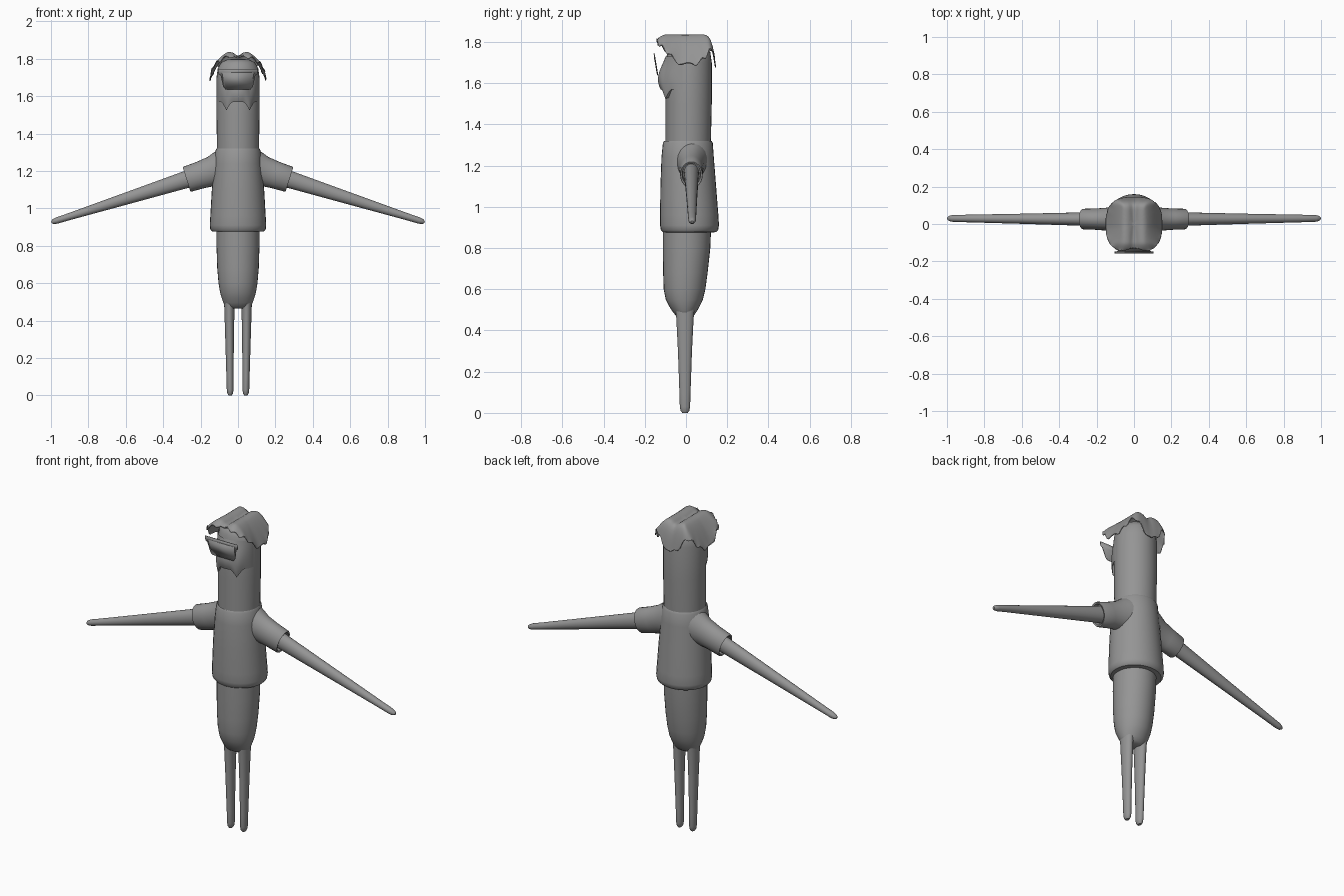
import bpy, bmesh, math
from mathutils import Vector

if "Cube" in bpy.data.objects:
    bpy.data.objects.remove(bpy.data.objects["Cube"], do_unlink=True)

grey = bpy.data.materials.new("plain grey")
grey.use_nodes = True
COLOUR = (0.3, 0.3, 0.3, 1)
grey.diffuse_color = COLOUR
grey.node_tree.nodes["Principled BSDF"].inputs["Base Color"].default_value = COLOUR

X, Y = Vector((1, 0, 0)), Vector((0, 1, 0))


def finish(name, bm, thickness=0, angle=40):
    bmesh.ops.recalc_face_normals(bm, faces=bm.faces)
    mesh = bpy.data.meshes.new(name)
    bm.to_mesh(mesh)
    bm.free()
    obj = bpy.data.objects.new(name, mesh)
    bpy.context.collection.objects.link(obj)
    mesh.materials.append(grey)
    if thickness:
        mod = obj.modifiers.new("thickness", 'SOLIDIFY')
        mod.thickness = thickness
        mod.offset = 0
    bpy.ops.object.select_all(action='DESELECT')
    obj.select_set(True)
    bpy.context.view_layer.objects.active = obj
    bpy.ops.object.shade_smooth_by_angle(angle=math.radians(angle))
    return obj


def bridge(bm, rows, closed=True):
    for a, b in zip(rows, rows[1:]):
        n = len(a)
        for i in range(n if closed else n - 1):
            j = (i + 1) % n
            bm.faces.new((a[i], a[j], b[j], b[i]))


def loft(name, rings, u=X, v=Y, sides=32):
    """Join elliptical rings given as (centre, u radius, v radius)."""
    bm = bmesh.new()
    rows = []
    for centre, ru, rv in rings:
        angles = [math.tau * i / sides for i in range(sides)]
        rows.append([bm.verts.new(Vector(centre) + u * ru * math.cos(a) + v * rv * math.sin(a))
                     for a in angles])
    bridge(bm, rows)
    bm.faces.new(rows[0])
    bm.faces.new(rows[-1])
    return finish(name, bm)


def upright(profile):
    """Turn (z, half width, front y, back y) rows into rings."""
    return [((0, (f + b) / 2, z), rx, (b - f) / 2) for z, rx, f, b in profile]


# Head and neck column
loft("head_and_neck", upright([
    (1.28, .112, -.1, .12), (1.5, .115, -.1, .125), (1.7, .115, -.1, .125),
    (1.75, .108, -.09, .118), (1.78, .09, -.075, .1), (1.795, .06, -.05, .07),
    (1.8, .02, -.01, .03)]))

# Shirt with rounded hem
loft("shirt", upright([
    (1.305, .1, -.09, .11), (1.32, .114, -.106, .124), (1.31, .12, -.112, .13),
    (1.24, .128, -.119, .135), (1.1, .14, -.124, .146), (.96, .148, -.126, .157),
    (.91, .151, -.126, .16), (.888, .148, -.122, .156), (.877, .138, -.113, .145),
    (.875, .11, -.1, .12)]))

# Trousers tapering toward the legs
loft("trousers", upright([
    (.9, .115, -.112, .122), (.8, .115, -.112, .118), (.68, .111, -.111, .105),
    (.6, .104, -.108, .094), (.55, .096, -.098, .082), (.52, .087, -.083, .068),
    (.495, .078, -.068, .054), (.475, .068, -.052, .04), (.465, .05, -.035, .025)]))

for side, word in ((1, "left"), (-1, "right")):
    # Leg
    leg = [(.54, .046, .03, .05), (.46, .046, .027, .042), (.3, .045, .023, .034),
           (.1, .043, .019, .027), (.03, .042, .018, .025), (.01, .042, .015, .021),
           (0, .042, .009, .013)]
    loft(word + "_leg", [((side * x, -.005, z), rx, ry) for z, x, rx, ry in leg], sides=20)

    # Sleeve and arm share a sloping axis
    across = Vector((side * .302, 0, .953))

    def limb(x, ru, rv):
        return ((side * x, .025 + .005 * x, 1.242 - .317 * x), ru, rv)

    loft(word + "_sleeve", [limb(.05, .11, .085), limb(.105, .092, .072), limb(.14, .08, .062),
                            limb(.2, .073, .057), limb(.27, .07, .055), limb(.275, .067, .053),
                            limb(.272, .058, .045), limb(.25, .055, .042)], u=across, sides=24)
    loft(word + "_arm", [limb(.2, .05, .038), limb(.3, .045, .035), limb(.6, .032, .027),
                         limb(.9, .019, .02), limb(.97, .017, .018), limb(.988, .013, .014),
                         limb(.997, .006, .007)], u=across, sides=20)

# Beard: bulging face patch with a pointed lower edge
bm = bmesh.new()
rows = []
COLS = 44
for row in range(11):
    t = row / 9
    line = []
    for i in range(COLS + 1):
        deg = -75 + 150 * i / COLS
        a = math.radians(deg)
        spike = max(0, 1 - abs(abs(deg) - 31) / 16)
        bottom = 1.568 - .045 * spike ** 1.3
        if row < 10:
            z = 1.73 + (bottom - 1.73) * t
            bulge = .037 * math.sin(math.pi * min(t, 1) ** 1.2 * .78) - .002
        else:
            z, bulge = bottom + .008, -.012
        push = bulge * max(0, math.cos(a * 1.2)) + .001
        line.append(bm.verts.new(((.115 + push * .3) * math.sin(a),
                                  .0125 - (.1125 + push) * math.cos(a), z)))
    rows.append(line)
bridge(bm, rows, closed=False)
finish("beard", bm)

# Glasses: one thin tilted visor with a raised lens edge


def visor(name, half, offset, thick):
    outline = half + [(-x, z) for x, z in reversed(half)]
    bm = bmesh.new()
    bm.faces.new([bm.verts.new((x, -.155 + (1.745 - z) * .17 + offset, z)) for x, z in outline])
    finish(name, bm, thick, 20)


visor("glasses_frame", [(.104, 1.745), (.104, 1.718), (.093, 1.712), (.079, 1.65), (.068, 1.637)], 0, .005)
visor("glasses_lens", [(.086, 1.728), (.073, 1.655), (.064, 1.646)], -.001, .006)

# Hair: parted cap sheet draping over the sides and back


def hair_height(x, y):
    sideways = .145 * max(0, (abs(x) - .05) / .1) ** 1.5
    sideways *= 1 - .45 * min(1, max(0, -y - .02) / .12)
    back = .14 * max(0, (y - .07) / .072) ** 4
    lip = .03 * max(0, (-y - .1) / .05) ** 1.5
    parting = .02 * math.exp(-(x / .022) ** 2)
    return 1.834 - min(.16, math.hypot(sideways, back)) - lip - parting


bm = bmesh.new()
rows = []
N, STEPS = 96, 16
for k in range(1, STEPS + 1):
    s = k / STEPS
    h = math.sin(s * math.pi / 2)
    line = []
    for i in range(N):
        a = math.tau * i / N
        c, d = math.cos(a), math.sin(a)
        x = h * .15 * math.copysign(abs(c) ** .72, c)
        y = h * (.143 if d > 0 else .152) * math.copysign(abs(d) ** .72, d)
        y += .025 * h ** 6 * max(0, -d) * math.exp(-(x / .05) ** 2)
        jag = .011 * s ** 8 * math.sin(a * 16 + 1)
        line.append(bm.verts.new((x, y, hair_height(x, y) + jag)))
    rows.append(line)
bridge(bm, rows)
crown = bm.verts.new((0, 0, hair_height(0, 0)))
for i in range(N):
    bm.faces.new((crown, rows[0][i], rows[0][(i + 1) % N]))
finish("hair", bm, .004, 60)
